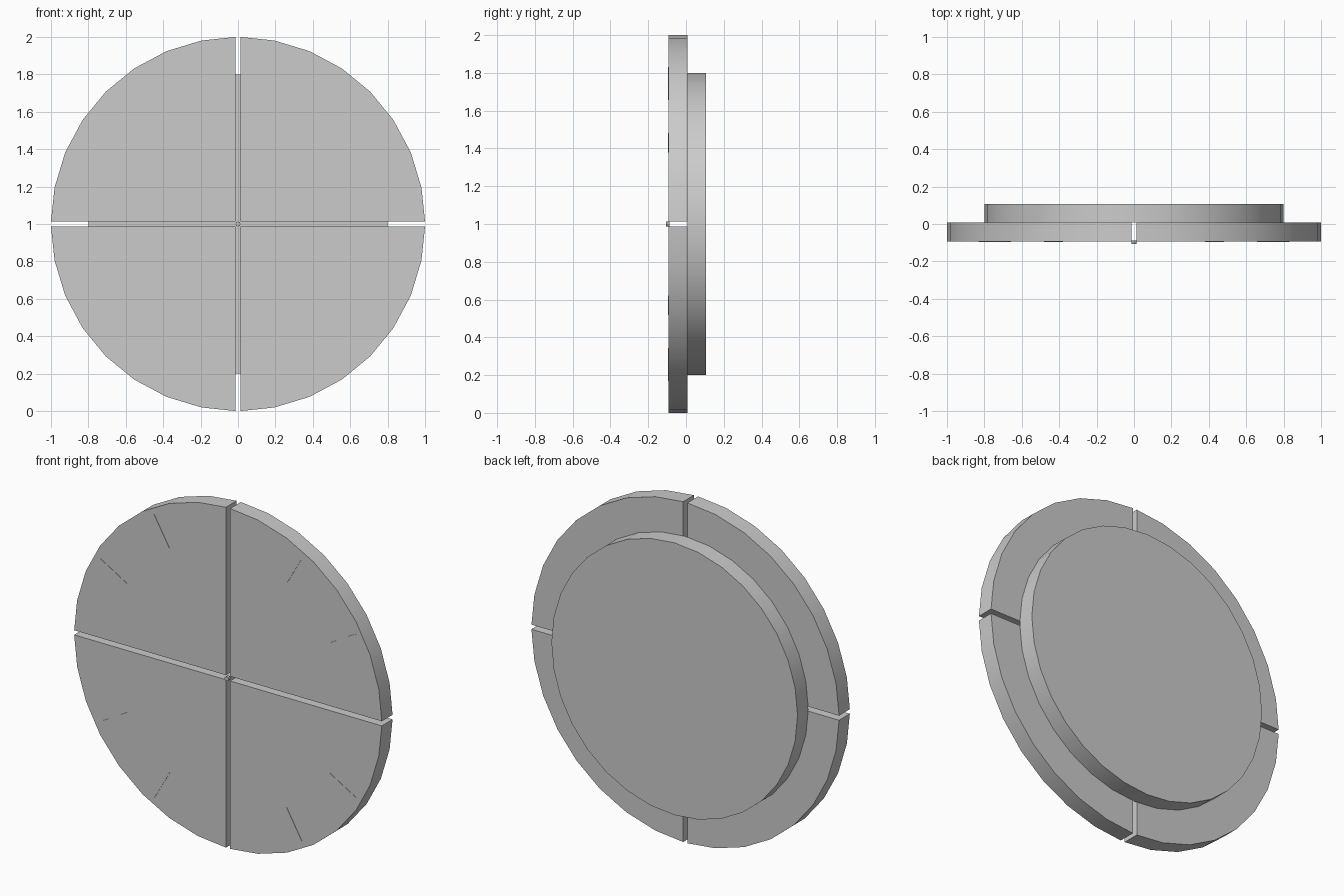
import bpy, bmesh
from math import sin, cos, pi, radians

if "Cube" in bpy.data.objects:
    bpy.data.objects.remove(bpy.data.objects["Cube"])

FRONT, SPLIT, BACK = -0.093, 0.007, 0.107   # depth layers along y
GAP = 0.0135                                # half width of the cross slot


def prism(name, pts, y0, y1, smooth=True):
    """Extrude an (x, z) outline between two depths."""
    bm = bmesh.new()
    face = bm.faces.new([bm.verts.new((x, y0, z + 1)) for x, z in pts])
    ext = bmesh.ops.extrude_face_region(bm, geom=[face])
    verts = [v for v in ext["geom"] if isinstance(v, bmesh.types.BMVert)]
    bmesh.ops.translate(bm, vec=(0, y1 - y0, 0), verts=verts)
    bmesh.ops.recalc_face_normals(bm, faces=bm.faces)
    mesh = bpy.data.meshes.new(name)
    bm.to_mesh(mesh)
    bm.free()
    ob = bpy.data.objects.new(name, mesh)
    bpy.context.collection.objects.link(ob)
    if smooth:
        bpy.ops.object.select_all(action='DESELECT')
        ob.select_set(True)
        bpy.context.view_layer.objects.active = ob
        bpy.ops.object.shade_smooth_by_angle(angle=radians(30))
    return ob


def ring(radius, sides):
    return [(radius * cos(2 * pi * i / sides), radius * sin(2 * pi * i / sides))
            for i in range(sides)]


# Four face quadrants separated by the cross slot
arc = [(1, GAP)] + ring(1, 32)[1:8] + [(GAP, 1)]
for sx in (1, -1):
    for sz in (1, -1):
        name = f"face_{'right' if sx > 0 else 'left'}_{'upper' if sz > 0 else 'lower'}"
        prism(name, [(x * sx, z * sz) for x, z in [(GAP, GAP)] + arc], FRONT, SPLIT)

# Smaller backing disc
prism("back_disc", ring(0.8, 32), SPLIT, BACK)

# Small centre pin at the front of the slot crossing
prism("centre_pin", ring(GAP, 8), -0.107, FRONT + 0.006, smooth=False)

# Hairline hour ticks, between the slots
for hour in range(12):
    if hour % 3 == 0:
        continue
    a = hour * pi / 6
    c, s = cos(a), sin(a)
    w = 0.002
    box = [(0.76, -w), (0.96, -w), (0.96, w), (0.76, w)]
    prism(f"hour_tick_{hour}", [(r * c - t * s, r * s + t * c) for r, t in box],
          FRONT - 0.002, FRONT + 0.004, smooth=False)
